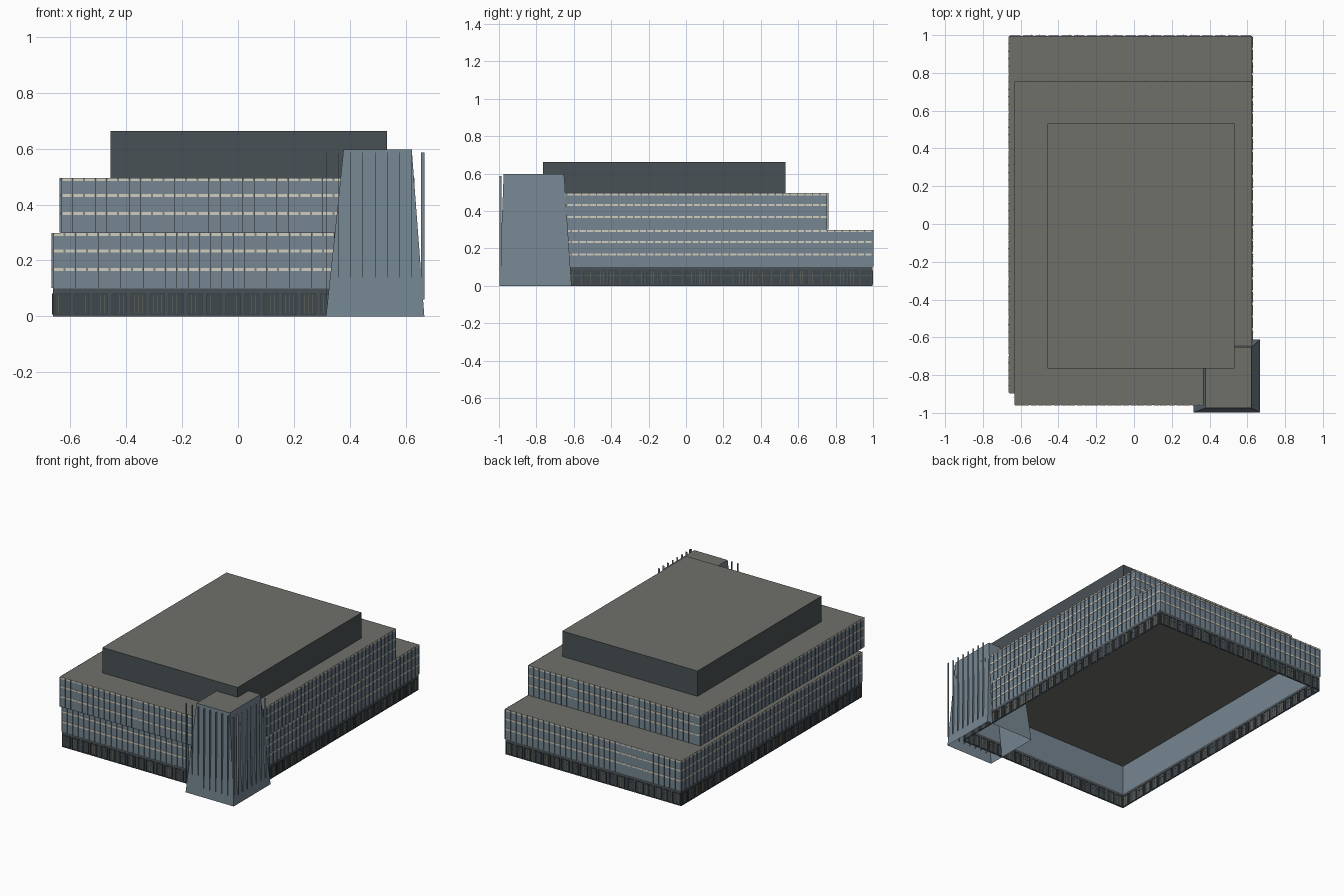
import bpy, bmesh
from mathutils import Vector

cube = bpy.data.objects.get("Cube")
if cube:
    bpy.data.objects.remove(cube, do_unlink=True)


def material(name, rgb):
    m = bpy.data.materials.new(name)
    m.use_nodes = True
    lin = [((c / 255 + 0.055) / 1.055) ** 2.4 for c in rgb]
    m.diffuse_color = (*lin, 1)
    m.node_tree.nodes["Principled BSDF"].inputs["Base Color"].default_value = (*lin, 1)
    return m


BLUE = material("blue grey wall", (118, 134, 145))
SLATE = material("dark slate", (73, 81, 85))
ROOF = material("roof grey", (112, 112, 106))
TAN = material("pale stone", (208, 204, 190))
GLASS = material("dark glass", (64, 72, 76))
FRAME = material("window frame dark grey", (52, 59, 63))
BRONZE = material("glazing bar bronze", (112, 109, 98))


def finish(name, bm, mats):
    mesh = bpy.data.meshes.new(name)
    bm.to_mesh(mesh)
    bm.free()
    for m in mats:
        mesh.materials.append(m)
    ob = bpy.data.objects.new(name, mesh)
    bpy.context.collection.objects.link(ob)


def shell(name, bottom, top, z0, z1, mats, lid=True):
    """Open-bottomed block between two rectangles (x0, x1, y0, y1)."""
    bm = bmesh.new()
    rings = []
    for (x0, x1, y0, y1), z in ((bottom, z0), (top, z1)):
        rings.append([bm.verts.new((x, y, z)) for x, y in ((x0, y0), (x1, y0), (x1, y1), (x0, y1))])
    for i in range(4):
        j = (i + 1) % 4
        bm.faces.new((rings[0][i], rings[0][j], rings[1][j], rings[1][i]))
    if lid:
        bm.faces.new(rings[1]).material_index = len(mats) - 1
    finish(name, bm, mats)


def box(bm, lo, hi, index):
    lo, hi = Vector(lo), Vector(hi)
    ret = bmesh.ops.create_cube(bm, size=1)
    for v in ret["verts"]:
        v.co = (lo + hi) / 2 + Vector(a * b for a, b in zip(v.co, hi - lo))
        for f in v.link_faces:
            f.material_index = index


def sides(rect):
    """Each wall as start, direction, outward normal, length."""
    x0, x1, y0, y1 = rect
    X, Y = Vector((1, 0, 0)), Vector((0, 1, 0))
    return ((Vector((x0, y0, 0)), X, -Y, x1 - x0), (Vector((x1, y0, 0)), Y, X, y1 - y0),
            (Vector((x1, y1, 0)), -X, Y, x1 - x0), (Vector((x0, y1, 0)), -Y, -X, y1 - y0))


def wall_box(bm, side, s0, s1, d0, d1, z0, z1, index=0):
    start, along, out, _ = side
    a = start + along * s0 + out * d0 + Vector((0, 0, z0))
    b = start + along * s1 + out * d1 + Vector((0, 0, z1))
    box(bm, [min(p) for p in zip(a, b)], [max(p) for p in zip(a, b)], index)


def facade(name, rect, z0, bands):
    """Thin upright fins with broken pale sills between them."""
    bm = bmesh.new()
    for side in sides(rect):
        n = round(side[3] / 0.04)
        step = side[3] / n
        for i in range(n):
            s = i * step
            wall_box(bm, side, s, s + 0.001, 0.001, 0.006, z0, bands[-1], 0)
            for z in bands:
                wall_box(bm, side, s + 0.004, s + step - 0.003, 0.001, 0.003, z - 0.011, z, 1)
    finish(name, bm, [BLUE, TAN])


LOWER = (-0.662, 0.626, -0.895, 0.996)
UPPER = (-0.633, 0.626, -0.957, 0.755)
PENT = (-0.457, 0.533, -0.765, 0.533)

# Stacked blocks
shell("ground_floor", LOWER, LOWER, 0, 0.1, [SLATE], lid=False)
shell("lower_block", LOWER, LOWER, 0.1, 0.298, [BLUE, ROOF])
shell("upper_block", UPPER, UPPER, 0.298, 0.495, [BLUE, ROOF])
shell("penthouse", PENT, PENT, 0.495, 0.663, [SLATE, ROOF])
facade("lower_facade", LOWER, 0.102, (0.173, 0.24, 0.298))
facade("upper_facade", UPPER, 0.3, (0.373, 0.438, 0.495))

# Ground floor bays, showing on both faces of the wall: glass, surround, glazing bars
bm = bmesh.new()
for side in sides(LOWER):
    n = round(side[3] / 0.067)
    step = side[3] / n
    for i in range(n):
        s, e = i * step + 0.006, (i + 1) * step - 0.006
        wall_box(bm, side, s, e, -0.001, 0.001, 0.008, 0.08, 0)
        for a in (s, e - 0.002):
            wall_box(bm, side, a, a + 0.002, -0.003, 0.003, 0.008, 0.08, 1)
        for z in (0.006, 0.079):
            wall_box(bm, side, s, e, -0.003, 0.003, z, z + 0.002, 1)
        for k in (1, 2, 3):
            c = s + (e - s) * k / 4
            wall_box(bm, side, c - 0.0006, c + 0.0006, -0.002, 0.002, 0.01, 0.078, 2)
        wall_box(bm, side, s + 0.002, e - 0.002, -0.002, 0.002, 0.056, 0.0572, 2)
finish("ground_floor_windows", bm, [GLASS, FRAME, BRONZE])

# Tapered corner tower with upright fins on its two street sides
BASE = (0.315, 0.667, -0.998, -0.612)
shell("corner_tower", BASE, (0.378, 0.622, -0.975, -0.652), 0, 0.598, [BLUE, ROOF])
bm = bmesh.new()
for side, count in zip(sides(BASE), (9, 8)):
    for i in range(count):
        s = (side[3] - 0.0015) * i / 8
        wall_box(bm, side, s, s + 0.0015, -0.012, 0, 0.06, 0.587)
finish("tower_fins", bm, [BLUE])
